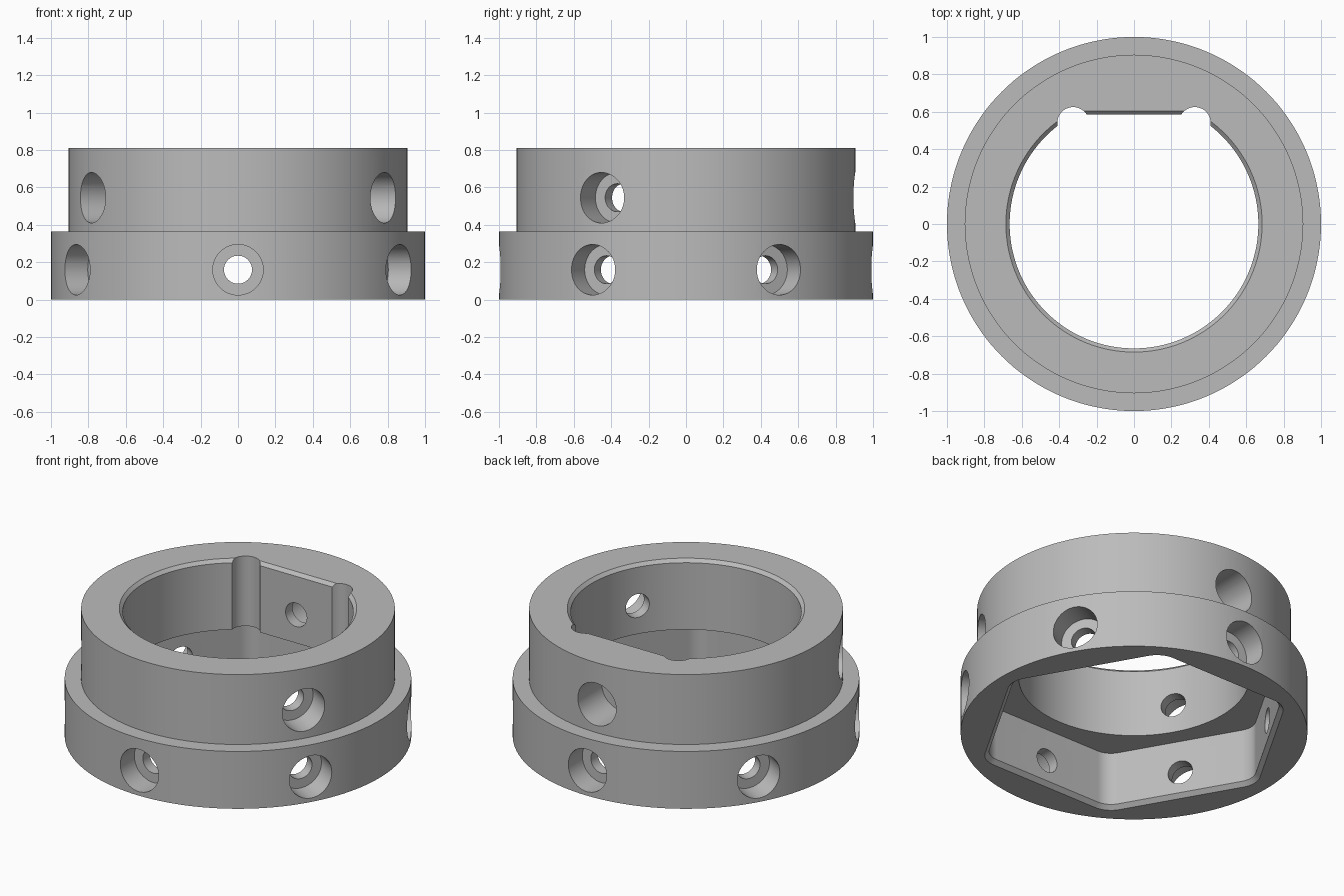
import bpy
import bmesh
from math import sin, cos, pi, asin, radians
from mathutils import Matrix, Vector

if "Cube" in bpy.data.objects:
    bpy.data.objects.remove(bpy.data.objects["Cube"])

BODY_R, COLLAR_R = 1.0, 0.905
STEP_Z, TOP_Z = 0.365, 0.81
BORE_R, FLAT_Y, BORE_CHAMFER = 0.665, 0.585, 0.02
HEX_APOTHEM, HEX_FILLET, HEX_CHAMFER = 0.78, 0.12, 0.025
HOLE_R, SINK_R = 0.075, 0.135


def loft(name, rings, matrix=None):
    """Closed solid through rings that have equal point counts."""
    bm = bmesh.new()
    loops = [[bm.verts.new(p) for p in ring] for ring in rings]
    count = len(loops[0])
    for low, high in zip(loops, loops[1:]):
        for i in range(count):
            j = (i + 1) % count
            bm.faces.new((low[i], low[j], high[j], high[i]))
    bm.faces.new(loops[0][::-1])
    bm.faces.new(loops[-1])
    if matrix:
        bm.transform(matrix)
    bmesh.ops.recalc_face_normals(bm, faces=bm.faces)
    mesh = bpy.data.meshes.new(name)
    bm.to_mesh(mesh)
    bm.free()
    obj = bpy.data.objects.new(name, mesh)
    bpy.context.scene.collection.objects.link(obj)
    return obj


def circle(r, z, n=48):
    return [Vector((r * cos(2 * pi * i / n), r * sin(2 * pi * i / n), z))
            for i in range(n)]


def flatted_circle(grow, z, n=110):
    """Bore outline with one straight side at the back."""
    r = BORE_R + grow
    a = asin((FLAT_Y + grow) / r)
    start, span = pi - a, pi + 2 * a
    return [Vector((r * cos(start + span * i / n), r * sin(start + span * i / n), z))
            for i in range(n + 1)]


def rounded_hexagon(grow, z, n=10):
    fillet = HEX_FILLET + grow
    centre = (HEX_APOTHEM - HEX_FILLET) / cos(pi / 6)
    points = []
    for k in range(6):
        corner = k * pi / 3
        for i in range(n + 1):
            a = corner - pi / 6 + pi / 3 * i / n
            points.append(Vector((centre * cos(corner) + fillet * cos(a),
                                  centre * sin(corner) + fillet * sin(a), z)))
    return points


def screw_hole(angle, z, floor):
    """Radial through hole with a wide counterbore from outside."""
    turn = Matrix.Rotation(radians(angle), 4, "Z") @ Matrix.Rotation(pi / 2, 4, "Y")
    rings = [circle(HOLE_R, 0.45), circle(HOLE_R, floor),
             circle(SINK_R, floor), circle(SINK_R, 1.2)]
    return loft("screw_hole_cutter", rings, Matrix.Translation((0, 0, z)) @ turn)


# Stepped ring body
ring = loft("stepped_ring", [circle(BODY_R, 0, 144), circle(BODY_R, STEP_Z, 144),
                             circle(COLLAR_R, STEP_Z, 144), circle(COLLAR_R, TOP_Z, 144)])

# Hexagonal pocket below, chamfered at its mouth
cutters = [loft("hex_pocket_cutter", [
    rounded_hexagon(HEX_CHAMFER * 2, -HEX_CHAMFER),
    rounded_hexagon(0, HEX_CHAMFER), rounded_hexagon(0, STEP_Z)])]

# Bore with a flat side, chamfered at the top
cutters.append(loft("bore_cutter", [
    flatted_circle(0, 0.2), flatted_circle(0, TOP_Z - BORE_CHAMFER),
    flatted_circle(BORE_CHAMFER * 2, TOP_Z + BORE_CHAMFER)]))

# Round corner reliefs at both ends of the flat
for side in (-1, 1):
    cutters.append(loft("relief_cutter", [circle(0.085, 0.25), circle(0.085, 1)],
                        Matrix.Translation((0.325 * side, 0.54, 0))))

# Six lower and three upper screw holes
for angle in range(30, 390, 60):
    cutters.append(screw_hole(angle, 0.16, 0.85))
for angle in (90, 210, 330):
    cutters.append(screw_hole(angle, 0.545, 0.655 if angle == 90 else 0.735))

for cutter in cutters:
    cutter.hide_render = True
    mod = ring.modifiers.new(cutter.name, "BOOLEAN")
    mod.operation, mod.solver, mod.object = "DIFFERENCE", "EXACT", cutter

# Bake the cuts and drop the cutters
bpy.context.view_layer.update()
graph = bpy.context.evaluated_depsgraph_get()
result = bpy.data.meshes.new_from_object(ring.evaluated_get(graph))
ring.modifiers.clear()
ring.data = result
for cutter in cutters:
    bpy.data.objects.remove(cutter)

# Plain grey metal
grey = bpy.data.materials.new("plain_grey")
grey.use_nodes = True
colour = (0.5, 0.5, 0.5, 1)
grey.diffuse_color = colour
grey.node_tree.nodes["Principled BSDF"].inputs["Base Color"].default_value = colour
ring.data.materials.clear()
ring.data.materials.append(grey)

bpy.ops.object.select_all(action="DESELECT")
ring.select_set(True)
bpy.context.view_layer.objects.active = ring
bpy.ops.object.shade_smooth_by_angle(angle=radians(30))
